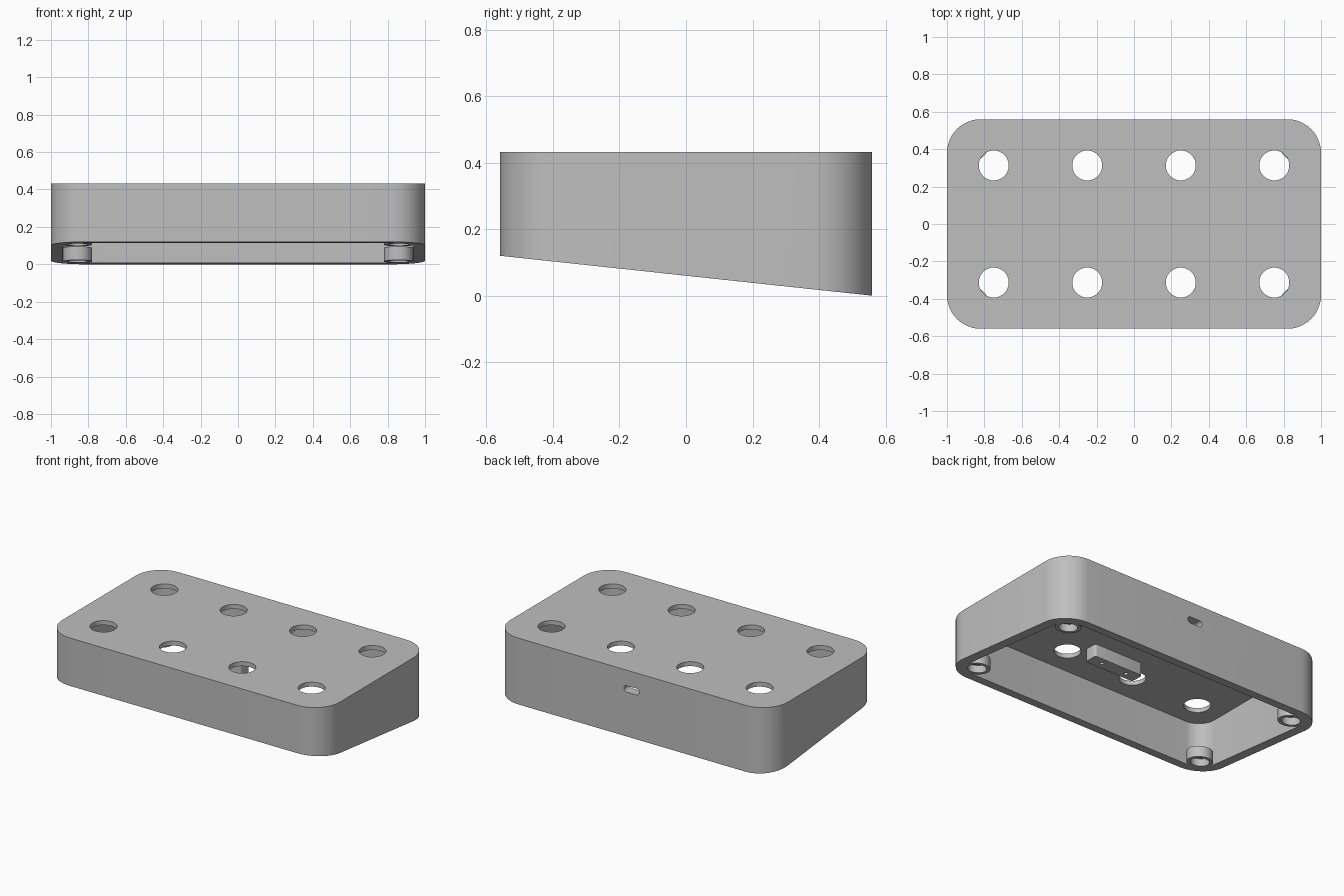
import bpy, bmesh, math

if "Cube" in bpy.data.objects:
    bpy.data.objects.remove(bpy.data.objects["Cube"])

HX, HY, TOP, CEIL = 1.0, 0.56, 0.432, 0.403
WALL, RADIUS = 0.0625, 0.18

grey = bpy.data.materials.new("light grey")
grey.diffuse_color = (0.52, 0.52, 0.52, 1)
grey.use_nodes = True
grey.node_tree.nodes["Principled BSDF"].inputs["Base Color"].default_value = grey.diffuse_color


def slope(y):
    """Height of the slanted underside."""
    return 0.12 * (HY - y) / (2 * HY)


def rounded(hx, hy, r, cx=0, cy=0, n=12):
    """Outline of a rounded rectangle, counter-clockwise."""
    pts = []
    for k, (sx, sy) in enumerate([(1, 1), (-1, 1), (-1, -1), (1, -1)]):
        for i in range(n + 1):
            a = (k + i / n) * math.pi / 2
            pts.append((cx + sx * (hx - r) + r * math.cos(a),
                        cy + sy * (hy - r) + r * math.sin(a)))
    return pts


def circle(cx, cy, r, n=48):
    return [(cx + r * math.cos(2 * math.pi * i / n),
             cy + r * math.sin(2 * math.pi * i / n)) for i in range(n)]


def prism(name, outline, low, high):
    """Extruded outline; low and high give z for each y."""
    bm = bmesh.new()
    a = [bm.verts.new((x, y, low(y))) for x, y in outline]
    b = [bm.verts.new((x, y, high(y))) for x, y in outline]
    bm.faces.new(a[::-1])
    bm.faces.new(b)
    for i in range(len(a)):
        j = (i + 1) % len(a)
        bm.faces.new((a[i], a[j], b[j], b[i]))
    mesh = bpy.data.meshes.new(name)
    bm.to_mesh(mesh)
    bm.free()
    mesh.materials.append(grey)
    ob = bpy.data.objects.new(name, mesh)
    bpy.context.collection.objects.link(ob)
    return ob


def flat(z):
    return lambda y: z


def cut(ob, cutters):
    """Subtract the cutters, then remove them."""
    for c in cutters:
        m = ob.modifiers.new("cut", 'BOOLEAN')
        m.operation, m.solver, m.object = 'DIFFERENCE', 'EXACT', c
    bpy.context.view_layer.update()
    dg = bpy.context.evaluated_depsgraph_get()
    mesh = bpy.data.meshes.new_from_object(ob.evaluated_get(dg))
    ob.modifiers.clear()
    ob.data = mesh
    for c in cutters:
        bpy.data.objects.remove(c)


def smooth(ob):
    bpy.ops.object.select_all(action='DESELECT')
    ob.select_set(True)
    bpy.context.view_layer.objects.active = ob
    bpy.ops.object.shade_smooth_by_angle(angle=math.radians(30))


# Enclosure shell with slanted open underside
shell = prism("enclosure_shell", rounded(HX, HY, RADIUS), slope, flat(TOP))
cutters = [prism("cavity", rounded(HX - WALL, HY - WALL, RADIUS - WALL),
                 flat(-0.3), flat(CEIL))]
# Eight round holes in the top plate
for x in (-0.75, -0.25, 0.25, 0.75):
    for y in (-0.313, 0.313):
        cutters.append(prism("button_hole", circle(x, y, 0.08), flat(0.36), flat(0.5)))
# Rounded cable slot through the back wall
slot = prism("cable_slot", rounded(0.055, 0.021, 0.0209), flat(-0.1), flat(0.1))
slot.rotation_euler.x = math.pi / 2
slot.location = (0, HY - 0.03, 0.31)
cutters.append(slot)
cut(shell, cutters)
smooth(shell)

# Corner bosses with blind pockets, following the slant
for sx in (-1, 1):
    for sy in (-1, 1):
        c = (sx * 0.858, sy * 0.418)
        boss = prism("corner_boss", circle(*c, 0.078), slope, lambda y: slope(y) + 0.072)
        cut(boss, [prism("pocket", circle(*c, 0.056),
                         lambda y: slope(y) - 0.05, lambda y: slope(y) + 0.05)])
        smooth(boss)

# Mounting block under the top plate, with two screw holes
block = prism("mounting_block", rounded(0.18, 0.045, 0.015, 0, -0.185, 4),
              flat(0.32), flat(CEIL + 0.005))
cut(block, [prism("screw_hole", circle(x, -0.185, 0.013, 16), flat(0.25), flat(0.38))
            for x in (-0.093, 0.093)])
smooth(block)
